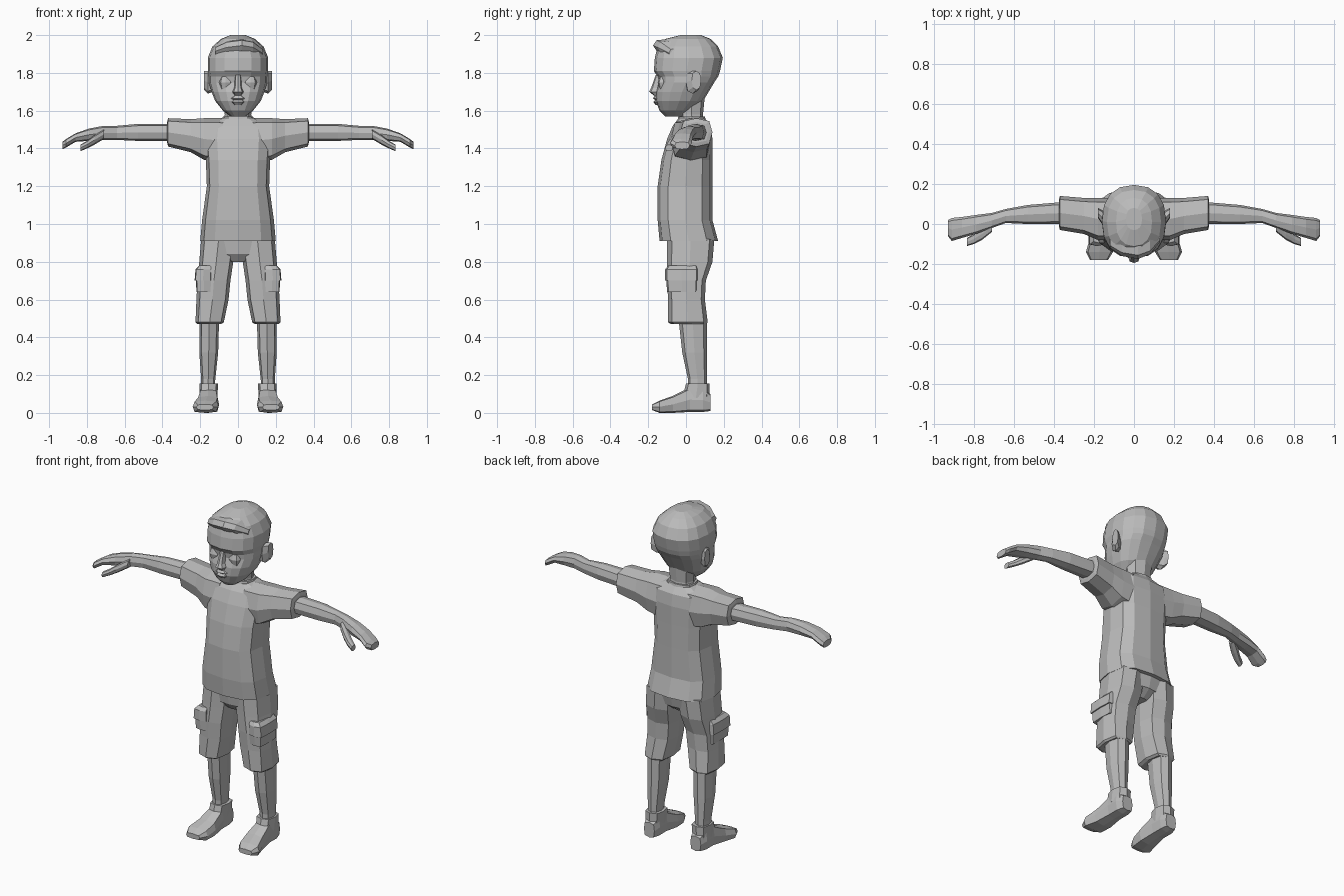
import bpy
import bmesh
from math import cos, sin, pi, copysign

if "Cube" in bpy.data.objects:
    bpy.data.objects.remove(bpy.data.objects["Cube"], do_unlink=True)

grey = bpy.data.materials.new("plain grey")
grey.use_nodes = True
colour = (0.5, 0.5, 0.5, 1)
grey.diffuse_color = colour
grey.node_tree.nodes["Principled BSDF"].inputs["Base Color"].default_value = colour

# Position of (along, u, v) in x, y, z for each loft direction
ORDER = {
    "x": lambda t, u, v: (t, u, v),
    "y": lambda t, u, v: (u, t, v),
    "z": lambda t, u, v: (u, v, t),
}


def rounded(value, power):
    value = round(value, 6)
    return copysign(abs(value) ** power, value) if value else 0


def loft(name, axis, rings, sides=8, power=0.8, side=1):
    """Skin rounded rings given as (along, u_min, u_max, v_min, v_max) in hundredths."""
    bm = bmesh.new()
    loops = []
    for along, u_min, u_max, v_min, v_max in rings:
        loop = []
        for i in range(sides):
            angle = 2 * pi * i / sides
            u = (u_min + u_max + (u_max - u_min) * rounded(cos(angle), power)) / 2
            v = (v_min + v_max + (v_max - v_min) * rounded(sin(angle), power)) / 2
            x, y, z = ORDER[axis](along, u, v)
            loop.append(bm.verts.new((side * x / 100, y / 100, z / 100)))
        loops.append(loop)
    for low, high in zip(loops, loops[1:]):
        for i in range(sides):
            j = (i + 1) % sides
            bm.faces.new((low[i], low[j], high[j], high[i]))
    bm.faces.new(loops[0])
    bm.faces.new(loops[-1])
    bmesh.ops.recalc_face_normals(bm, faces=bm.faces)
    mesh = bpy.data.meshes.new(name)
    bm.to_mesh(mesh)
    bm.free()
    mesh.materials.append(grey)
    obj = bpy.data.objects.new(name, mesh)
    bpy.context.collection.objects.link(obj)
    return obj


def centred(name, rings, **options):
    """Upright loft symmetric in x, rings as (z, half_width, y_front, y_back)."""
    return loft(name, "z", [(z, -w, w, f, b) for z, w, f, b in rings], **options)


def pair(name, axis, rings, **options):
    loft("left_" + name, axis, rings, side=1, **options)
    loft("right_" + name, axis, rings, side=-1, **options)


# Shirt body and neck
centred("shirt", [
    (91, 20, -14, 17), (102, 19, -15, 14), (120, 16.5, -15, 14), (134, 17, -13, 14),
    (145, 18, -10, 14), (152, 17, -7, 13), (156, 9, -4, 10),
], sides=12, power=0.7)
centred("collar", [(153, 9, -5, 11), (157, 8, -4, 10)], sides=12)
centred("neck", [(150, 8, -3, 10), (158, 7, -3, 9), (168, 8, -4, 10)])

# Head, from jaw to crown, with a recess at eye level
centred("head", [
    (157, 4, -11, 0), (160, 8, -14, 3), (165, 12, -16, 9), (170, 14, -16, 12),
    (175, 15.5, -14.5, 15), (178, 15.5, -15, 17), (181, 16, -17, 18), (188, 16, -16.5, 19.5),
    (194, 13.5, -15, 17), (198, 9, -11, 13), (200, 4, -3, 8),
], sides=16, power=0.85)

# Swept fringe
loft("fringe", "x", [
    (-12, -12, 0, 189, 194), (-6, -16, 0, 190, 197), (2, -17.5, 0, 191, 198),
    (8, -15, 0, 190, 197), (13, -9, 0, 188, 193),
], power=0.7)

# Face details
centred("nose", [
    (168, 2, -17, -12), (170, 3, -19.5, -12), (172, 2, -18.5, -12), (179, 1.5, -16, -12),
])
centred("lower_lip", [(163, 2, -16, -12), (164.5, 3.5, -17.3, -12), (166, 3, -16, -12)])
centred("upper_lip", [(165.5, 3, -16, -12), (166.5, 4, -17.5, -12), (168, 2, -16.5, -12)])
pair("eyelid", "z", [(171, 4, 9, -14, -9), (175, 3, 10, -15, -9), (178, 4, 9, -14, -9)])
pair("ear", "x", [(13, 0, 5, 170, 178), (16, 0, 7, 169, 181), (18, 3, 8, 171, 181)])

# Sleeves and arms
pair("sleeve", "x", [
    (8, -8, 13, 132, 156), (18, -8, 13, 134, 156), (25, -5, 13, 138, 155.5),
    (37, -3, 14, 141, 156), (37.5, -1, 12, 143, 154),
], power=0.65)
pair("arm", "x", [
    (35, 0, 11, 144, 153), (53, 0, 9.5, 144, 153), (64, 0.5, 7.5, 144.5, 152),
    (71, -2, 5.5, 144.5, 152), (79, -5, 4.5, 144, 150.5), (86, -7, 3.5, 143.5, 148),
    (91, -8.5, 3, 140.5, 145), (93, -6, 2, 139.5, 143.5),
], power=0.7)
pair("thumb", "x", [
    (71, -4, 1, 145, 150), (76, -8, -2, 142, 147), (80, -10, -5, 140, 144),
    (83.5, -11, -7, 138.5, 142),
], sides=8)

# Shorts
centred("shorts_seat", [
    (80, 4, -6, 8), (84, 14, -9, 13), (93, 19, -10, 15),
], sides=12, power=0.7)
pair("shorts_leg", "z", [
    (47, 9, 21.5, -8, 11), (48, 7.5, 22.5, -9.5, 11.5), (60, 5, 22, -9.5, 10),
    (70, 4, 21.5, -10, 10.5), (80, 2.5, 20.5, -10, 14), (92, 1, 19.5, -10, 15),
], power=0.65)
pair("pocket", "z", [(64, 14, 22, -10, 6), (71, 14, 22.3, -10.5, 6)], power=0.3)
pair("pocket_flap", "z", [
    (70, 14, 23, -11, 6.5), (76, 14, 22.5, -11, 6.5), (78, 14, 20.5, -9.5, 6),
], power=0.3)

# Lower legs and shoes
pair("shin", "z", [
    (10, 12.5, 19.5, 1, 11), (18, 12, 19.5, 1, 11), (32, 10.5, 20.5, -2, 11),
    (50, 10, 20.5, -4, 11),
])
pair("shoe", "y", [
    (13, 12, 19, 1, 10), (9, 11, 20.5, 0.5, 13), (2, 11, 20.5, 0.5, 13.5),
    (-7, 10, 22, 0, 9), (-14, 10.5, 24, 0, 6.5), (-18, 13, 22, 1.5, 4.5),
], power=0.5)
pair("shoe_collar", "z", [
    (8, 11, 20.5, -2, 12.5), (15.5, 10.5, 20.5, 0, 12.5),
], power=0.7)
